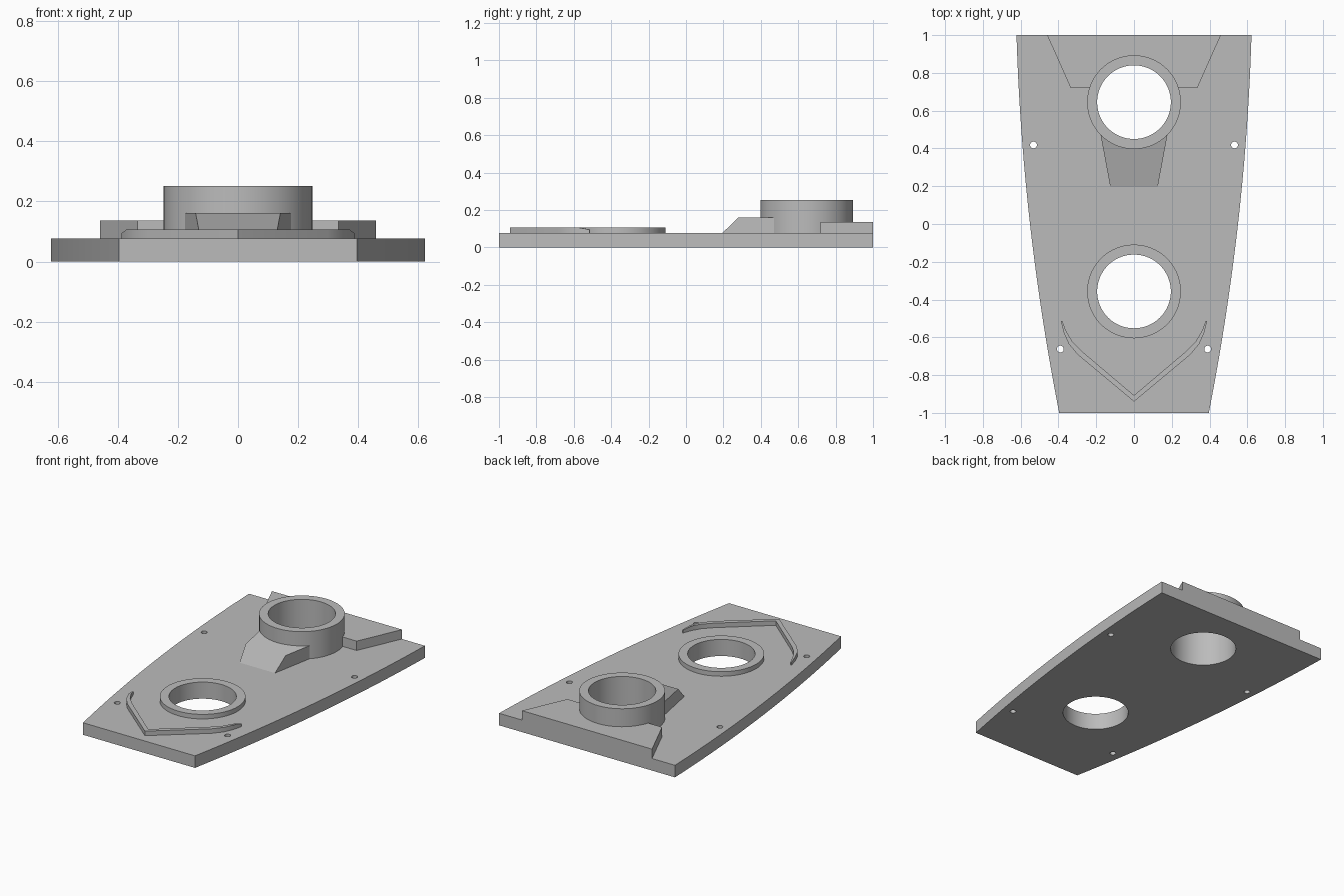
import bpy, bmesh, math

if "Cube" in bpy.data.objects:
    bpy.data.objects.remove(bpy.data.objects["Cube"], do_unlink=True)

PLATE_TOP = 0.077
HOLE_R, RING_R = 0.195, 0.248
REAR_Y, FRONT_Y = 0.645, -0.357

grey = bpy.data.materials.new("plain grey")
grey.use_nodes = True
colour = (0.5, 0.5, 0.5, 1)
grey.diffuse_color = colour
grey.node_tree.nodes["Principled BSDF"].inputs["Base Color"].default_value = colour


def prism(name, outline, z0, z1):
    """Extrude a flat outline; z1 may be a height or a function of (x, y)."""
    top = z1 if callable(z1) else (lambda x, y: z1)
    bm = bmesh.new()
    low = [bm.verts.new((x, y, z0)) for x, y in outline]
    high = [bm.verts.new((x, y, top(x, y))) for x, y in outline]
    bm.faces.new(low)
    bm.faces.new(high)
    for i in range(len(low)):
        j = (i + 1) % len(low)
        bm.faces.new((low[i], low[j], high[j], high[i]))
    bmesh.ops.recalc_face_normals(bm, faces=bm.faces)
    mesh = bpy.data.meshes.new(name)
    bm.to_mesh(mesh)
    bm.free()
    mesh.materials.append(grey)
    ob = bpy.data.objects.new(name, mesh)
    bpy.context.collection.objects.link(ob)
    return ob


def circle(cx, cy, r, n):
    return [(cx + r * math.cos(math.tau * i / n), cy + r * math.sin(math.tau * i / n))
            for i in range(n)]


def mirrored(right):
    """Close a right-hand outline with its mirror image."""
    return right + [(-x, y) for x, y in reversed(right) if x > 0]


def side_x(y):
    return 0.622 - 0.03 * (1 - y) - 0.0415 * (1 - y) ** 2


# Tapered base plate with bowed sides
plate = prism("base_plate", mirrored([(side_x(-1 + i / 12), -1 + i / 12) for i in range(25)]),
              0, PLATE_TOP)

# Raised block along the back edge
block = prism("rear_block", mirrored([(0.335, 0.72), (0.46, 1)]), PLATE_TOP, 0.137)

# Collars around both openings
tall = prism("tall_collar", circle(0, REAR_Y, RING_R, 96), PLATE_TOP, 0.252)
low = prism("low_collar", circle(0, FRONT_Y, RING_R, 96), PLATE_TOP, 0.106)

# Wedge with a sloped nose leading into the tall collar
wedge = prism("sloped_wedge", mirrored([(0.125, 0.195), (0.141, 0.28), (0.182, 0.5)]),
              PLATE_TOP, lambda x, y: PLATE_TOP if y < 0.2 else 0.161)

# Thin V-shaped rib with curled, slightly lowered tips
outer = [(0, -0.94), (0.3, -0.69), (0.345, -0.635), (0.372, -0.575), (0.387, -0.515)]
inner = [(0.38, -0.513), (0.36, -0.565), (0.328, -0.62), (0.28, -0.67), (0, -0.907)]
half = outer + inner
rib = prism("v_rib", half + [(-x, y) for x, y in reversed(half) if x > 0],
            PLATE_TOP, lambda x, y: 0.095 if y > -0.53 else 0.106)

# Cutters for the large openings and the screw holes
big = [prism("opening_cutter", circle(0, y, HOLE_R, 96), -1, 1) for y in (REAR_Y, FRONT_Y)]
small = [prism("screw_cutter", circle(s * x, y, 0.018, 24), -1, 1)
         for x, y in ((0.532, 0.418), (0.39, -0.662)) for s in (1, -1)]

parts = {plate: big + small, block: big[:1], tall: big[:1], low: big[1:], wedge: big[:1], rib: []}
for ob, cutters in parts.items():
    bpy.ops.object.select_all(action="DESELECT")
    bpy.context.view_layer.objects.active = ob
    ob.select_set(True)
    for cutter in cutters:
        mod = ob.modifiers.new("cut", "BOOLEAN")
        mod.operation = "DIFFERENCE"
        mod.solver = "EXACT"
        mod.object = cutter
        bpy.ops.object.modifier_apply(modifier=mod.name)
    bpy.ops.object.shade_smooth_by_angle(angle=math.radians(20))

for cutter in big + small:
    bpy.data.objects.remove(cutter, do_unlink=True)
